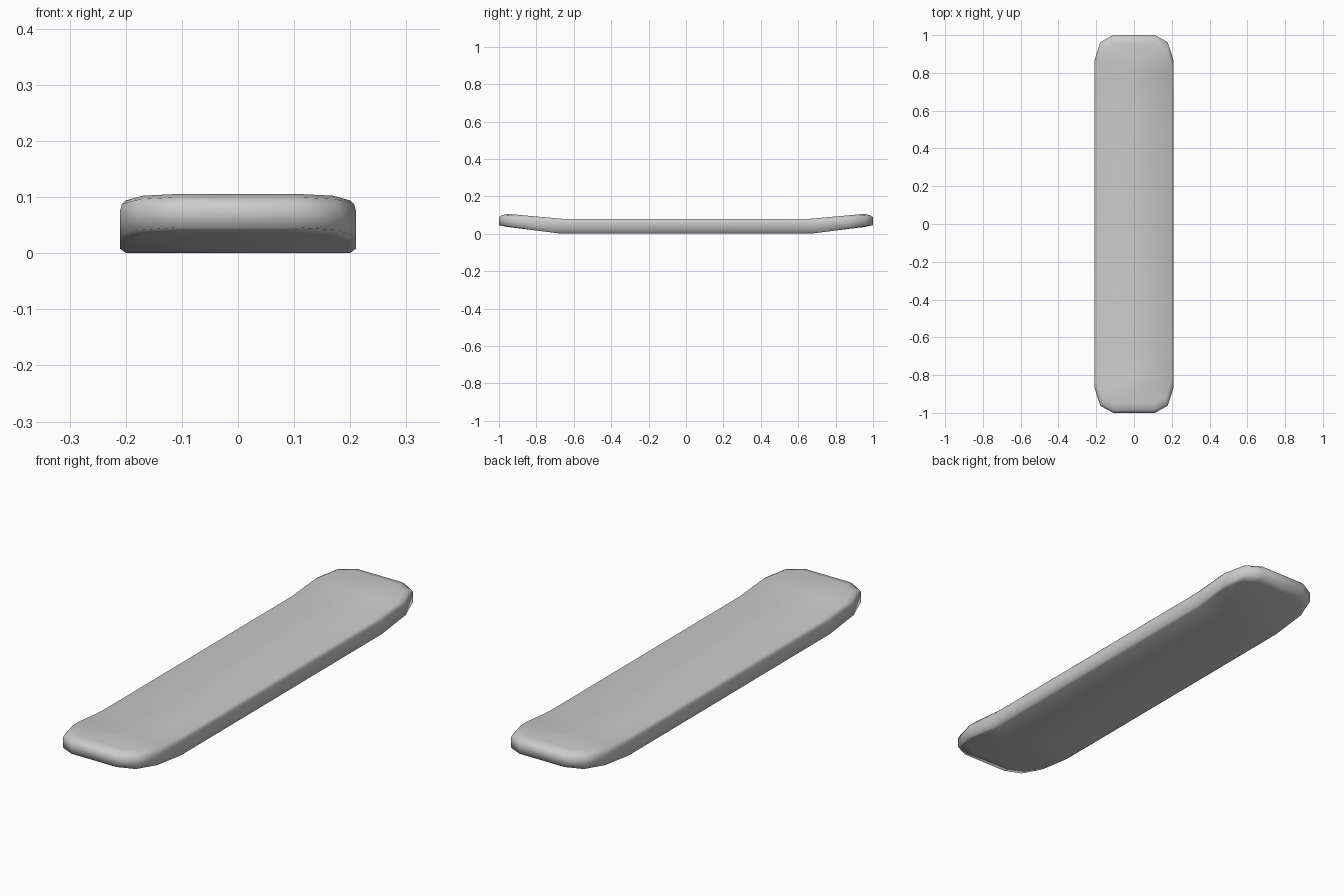
import bpy, bmesh

if "Cube" in bpy.data.objects:
    bpy.data.objects.remove(bpy.data.objects["Cube"])

# Quarter outline of the deck, from the tip to where the kick begins
quarter = [(0.11, 1.0), (0.178, 0.963), (0.21, 0.865), (0.21, 0.70)]
right = quarter + [(x, -y) for x, y in reversed(quarter)]
outline = right + [(-x, y) for x, y in reversed(right)]

# Edge profile: outline scale, height, upward slope of the kicked ends
layers = [
    (0.95, 0.0, 0.125),
    (1.0, 0.008, 0.125),
    (1.0, 0.062, 0.085),
    (0.985, 0.073, 0.09),
    (0.95, 0.08, 0.09),
]

bm = bmesh.new()


def ring(scale, height, slope):
    return [bm.verts.new((x * scale, y * scale,
                          height + slope * scale * max(0, abs(y) - 0.7)))
            for x, y in outline]


rings = [ring(*layer) for layer in layers]
n = len(outline)

# Rounded rim
for low, high in zip(rings, rings[1:]):
    for i in range(n):
        j = (i + 1) % n
        bm.faces.new((low[i], low[j], high[j], high[i]))

# Underside and standing surface, in strips across the width
for r in (rings[0], rings[-1]):
    for i in range(n // 2 - 1):
        bm.faces.new((r[i], r[i + 1], r[n - 2 - i], r[n - 1 - i]))

bmesh.ops.recalc_face_normals(bm, faces=bm.faces)
mesh = bpy.data.meshes.new("deck")
bm.to_mesh(mesh)
bm.free()
for p in mesh.polygons:
    p.use_smooth = True
deck = bpy.data.objects.new("deck", mesh)
bpy.context.collection.objects.link(deck)
